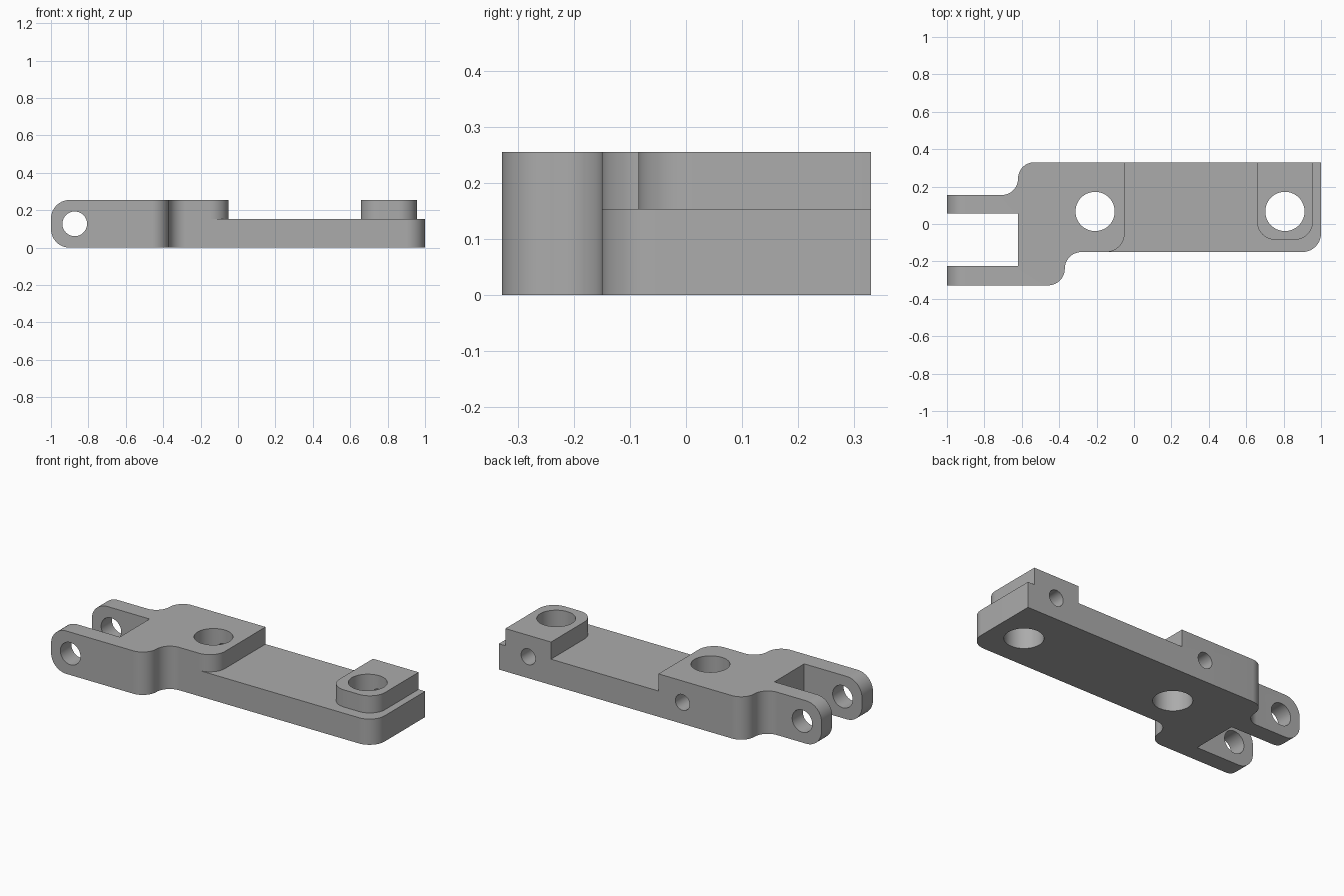
import bpy
import bmesh
from math import radians, tan
from mathutils import Matrix, Vector

if "Cube" in bpy.data.objects:
    bpy.data.objects.remove(bpy.data.objects["Cube"], do_unlink=True)

HEIGHT, STEP = 0.255, 0.153
BACK, FRONT = 0.33, -0.15
BORES = (-0.208, 0.807)
BORE_Y = 0.067

grey = bpy.data.materials.new("plain_grey")
grey.use_nodes = True
grey.diffuse_color = (0.41, 0.41, 0.41, 1)
grey.node_tree.nodes["Principled BSDF"].inputs["Base Color"].default_value = grey.diffuse_color


def fillet(corners, steps=14):
    """Turn (x, y, radius) corners into an outline with tangent arcs."""
    out = []
    for i, (x, y, r) in enumerate(corners):
        p = Vector((x, y))
        if not r:
            out.append(p)
            continue
        a = (Vector(corners[i - 1][:2]) - p).normalized()
        b = (Vector(corners[(i + 1) % len(corners)][:2]) - p).normalized()
        reach = r / tan(a.angle(b) / 2)
        start, end = p + a * reach, p + b * reach
        centre = p + (a + b) * reach
        sweep = (start - centre).angle_signed(end - centre)
        for k in range(steps + 1):
            arm = (start - centre).copy()
            arm.rotate(Matrix.Rotation(-sweep * k / steps, 2))
            out.append(centre + arm)
    return out


def make_object(name, bm):
    bmesh.ops.recalc_face_normals(bm, faces=bm.faces)
    mesh = bpy.data.meshes.new(name)
    bm.to_mesh(mesh)
    bm.free()
    mesh.materials.append(grey)
    obj = bpy.data.objects.new(name, mesh)
    bpy.context.collection.objects.link(obj)
    return obj


def slab(name, corners, top, fork_radius=0):
    """Extrude a filleted outline upward from the ground."""
    bm = bmesh.new()
    face = bm.faces.new([bm.verts.new((p.x, p.y, 0)) for p in fillet(corners)])
    new = bmesh.ops.extrude_face_region(bm, geom=[face])["geom"]
    verts = [v for v in new if isinstance(v, bmesh.types.BMVert)]
    bmesh.ops.translate(bm, verts=verts, vec=(0, 0, top))
    bmesh.ops.recalc_face_normals(bm, faces=bm.faces)
    if fork_radius:
        ends = [e for e in bm.edges
                if all(v.co.x < -0.999 for v in e.verts)
                and abs(e.verts[0].co.z - e.verts[1].co.z) < 0.001]
        bmesh.ops.bevel(bm, geom=ends, offset=fork_radius, segments=14,
                        profile=0.5, affect='EDGES')
    return make_object(name, bm)


def drill(name, centre, radius, depth, axis):
    """Cylinder used as a hole cutter."""
    bm = bmesh.new()
    turn = Matrix.Rotation(radians(90), 4, 'X') if axis == 'Y' else Matrix()
    bmesh.ops.create_cone(bm, cap_ends=True, segments=48, radius1=radius,
                          radius2=radius, depth=depth,
                          matrix=Matrix.Translation(centre) @ turn)
    obj = make_object(name, bm)
    obj.hide_render = True
    return obj


# Forked block with curved shoulders and rounded lugs
arm = slab("hinge_arm", [
    (-1, -0.328, 0), (-0.37, -0.328, 0.089), (-0.37, FRONT, 0.089),
    (-0.05, FRONT, 0.1), (-0.05, BACK, 0), (-0.62, BACK, 0.087),
    (-0.62, 0.155, 0.087), (-1, 0.155, 0), (-1, 0.055, 0),
    (-0.62, 0.055, 0), (-0.62, -0.225, 0), (-1, -0.225, 0)], HEIGHT, 0.1)

# Long low plate and raised end pad
plate = slab("plate", [(-0.25, FRONT, 0), (1, FRONT, 0.1),
                       (1, BACK, 0), (-0.25, BACK, 0)], STEP)
pad = slab("end_pad", [(0.657, -0.085, 0.1), (0.957, -0.085, 0.1),
                       (0.957, BACK, 0), (0.657, BACK, 0)], HEIGHT)
steps = [(plate, 'UNION'), (pad, 'UNION')]

# Vertical bores, each met by a small hole from the back
for x in BORES:
    steps.append((drill("bore_cutter", (x, BORE_Y, 0.12), 0.105, 1, 'Z'), 'DIFFERENCE'))
    steps.append((drill("back_hole_cutter", (x, BORE_Y + 0.2, HEIGHT / 2),
                        0.047, 0.4, 'Y'), 'DIFFERENCE'))

# Pivot hole through both lugs
steps.append((drill("pivot_cutter", (-0.873, 0, HEIGHT / 2), 0.066, 1, 'Y'), 'DIFFERENCE'))

# Apply the joins and cuts, then discard the helpers
for other, operation in steps:
    mod = arm.modifiers.new(other.name, 'BOOLEAN')
    mod.operation = operation
    mod.solver = 'EXACT'
    mod.object = other
bpy.context.view_layer.update()
result = bpy.data.meshes.new_from_object(
    arm.evaluated_get(bpy.context.evaluated_depsgraph_get()))
arm.modifiers.clear()
arm.data = result
for other, _ in steps:
    bpy.data.objects.remove(other, do_unlink=True)

bpy.ops.object.select_all(action='DESELECT')
arm.select_set(True)
bpy.context.view_layer.objects.active = arm
bpy.ops.object.shade_smooth_by_angle(angle=radians(30))
